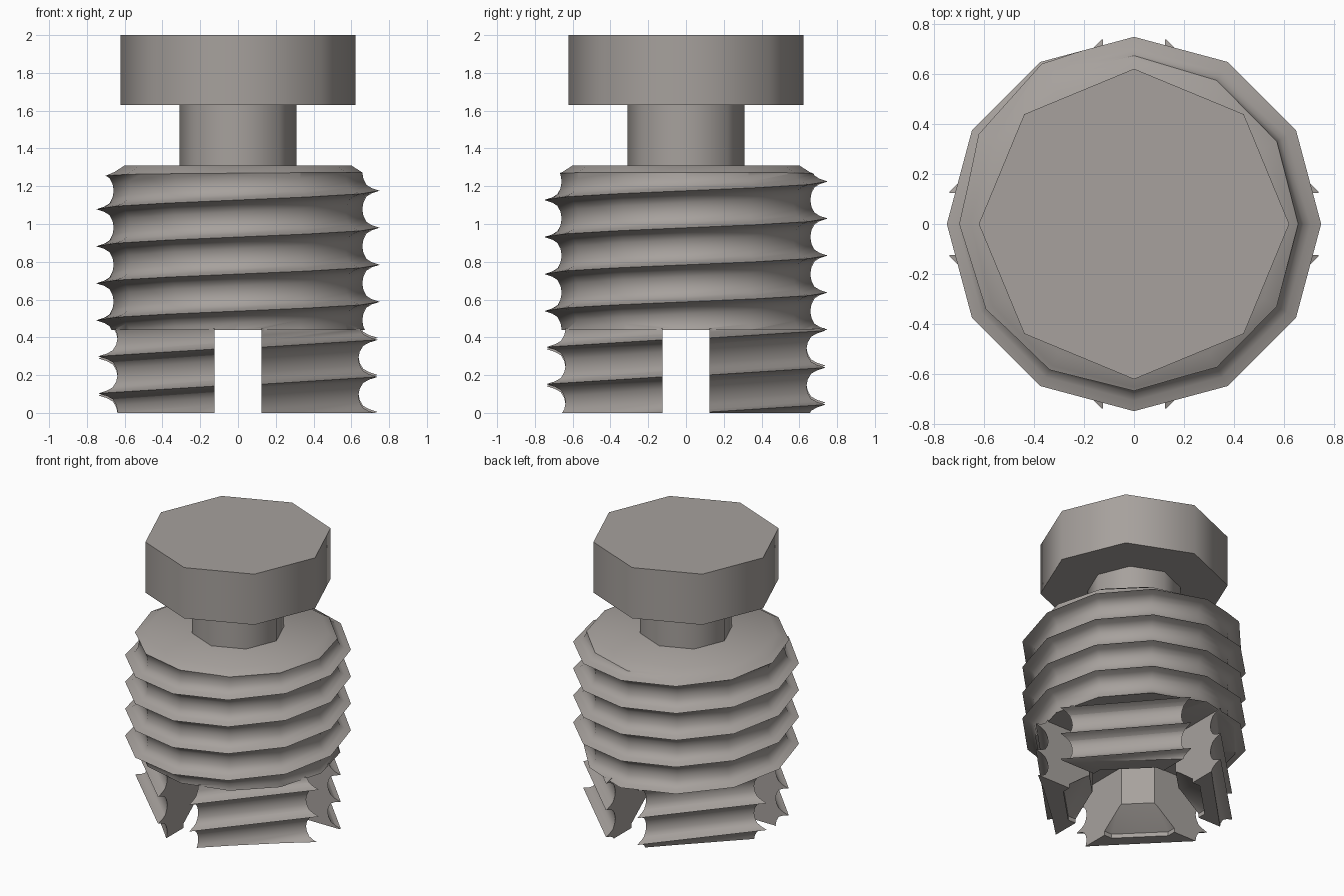
import bpy, bmesh
from math import pi, cos, sin, radians

if "Cube" in bpy.data.objects:
    bpy.data.objects.remove(bpy.data.objects["Cube"])

metal = bpy.data.materials.new("warm_grey")
metal.diffuse_color = (0.385, 0.357, 0.337, 1)
metal.use_nodes = True
metal.node_tree.nodes["Principled BSDF"].inputs["Base Color"].default_value = metal.diffuse_color


def finish(bm, name):
    bmesh.ops.recalc_face_normals(bm, faces=bm.faces)
    me = bpy.data.meshes.new(name)
    bm.to_mesh(me)
    bm.free()
    me.materials.append(metal)
    ob = bpy.data.objects.new(name, me)
    bpy.context.collection.objects.link(ob)
    return ob


def lathe(name, profile, sides=8, turn=0.0):
    """Closed solid of revolution from (radius, z) points."""
    bm = bmesh.new()
    rings = [[bm.verts.new((r * cos(2 * pi * k / sides + turn),
                            r * sin(2 * pi * k / sides + turn), z))
              for k in range(sides)] for r, z in profile]
    for a, b in zip(rings, rings[1:]):
        for k in range(sides):
            n = (k + 1) % sides
            bm.faces.new((a[k], a[n], b[n], b[k]))
    bm.faces.new(rings[0])
    bm.faces.new(rings[-1])
    return finish(bm, name)


def box(name, sx, sy, z0, z1):
    bm = bmesh.new()
    bmesh.ops.create_cube(bm, size=1)
    for v in bm.verts:
        v.co = (v.co.x * sx, v.co.y * sy, z0 + (v.co.z + 0.5) * (z1 - z0))
    return finish(bm, name)


def helical_rod(name, pitch, n, angle, turns, z0, groove):
    """Solid threaded rod; angle(i) gives each step, n steps per turn."""
    bm = bmesh.new()
    total, m = n * turns, len(groove)
    grid = []
    for i in range(total + n + 1):
        a = angle(i)
        grid.append([bm.verts.new((r * cos(a), r * sin(a),
                                   z0 + pitch * (a / (2 * pi) + f)))
                     for f, r in (groove if i <= total else groove[:1])])

    def p(i, j):
        return grid[i][j] if j < m else grid[i + n][0]

    for i in range(total):
        for j in range(m):
            bm.faces.new((p(i, j), p(i + 1, j), p(i + 1, j + 1), p(i, j + 1)))
    # fan caps close both ends
    for s, z in ((0, z0 - 0.2), (total, z0 + pitch * (turns + 3) + 0.2)):
        loop = [p(s + k, 0) for k in range(n + 1)]
        loop += [p(s, j) for j in range(m - 1, 0, -1)]
        c = bm.verts.new((0, 0, z))
        for a, b in zip(loop, loop[1:] + loop[:1]):
            bm.faces.new((a, b, c))
    return finish(bm, name)


def boolean(ob, cutter, operation):
    cutter.hide_render = True
    mod = ob.modifiers.new("cut", 'BOOLEAN')
    mod.operation, mod.object, mod.solver = operation, cutter, 'EXACT'
    bpy.context.view_layer.objects.active = ob
    bpy.ops.object.modifier_apply(modifier=mod.name)
    bpy.data.objects.remove(cutter, do_unlink=True)


def smooth(ob, angle):
    bpy.ops.object.select_all(action='DESELECT')
    ob.select_set(True)
    bpy.context.view_layer.objects.active = ob
    bpy.ops.object.shade_smooth_by_angle(angle=radians(angle))


# sharp thread crests with half-round grooves
pitch = 0.196
groove = [(0, 0.75), (0.07, 0.708), (0.16, 0.68), (0.32, 0.664), (0.5, 0.658),
          (0.68, 0.664), (0.84, 0.68), (0.93, 0.708)]

# upper body: twelve-sided thread with a chamfered top
body = helical_rod("threaded_body", pitch, 12, lambda i: radians(30.0 * i), 11,
                   -3 * pitch, groove)
boolean(body, lathe("trim", [(0.9, 0.44), (0.9, 1.17), (0.655, 1.275), (0.60, 1.31)], 12),
        'INTERSECT')

# lower end: each quarter is one flat-sided prong between the crossed slots
prongs = helical_rod("prongs", pitch, 8,
                     lambda i: radians(90 * (i // 2) + (80 if i % 2 else 10)), 8,
                     -3 * pitch, groove)
boolean(prongs, lathe("trim", [(0.9, 0), (0.9, 0.45)]), 'INTERSECT')
boolean(prongs, box("slot_x", 2, 0.25, -0.2, 0.6), 'DIFFERENCE')
boolean(prongs, box("slot_y", 0.25, 2, -0.2, 0.6), 'DIFFERENCE')
# countersunk bore
boolean(prongs, lathe("bore", [(0.49, -0.1), (0.49, 0.03), (0.31, 0.16), (0.31, 0.6)],
                      8, pi / 8), 'DIFFERENCE')
boolean(body, prongs, 'UNION')
smooth(body, 35)

# neck and head
smooth(lathe("neck", [(0.31, 1.305), (0.31, 1.635)]), 50)
smooth(lathe("head", [(0.622, 1.63), (0.622, 2.0)]), 50)
